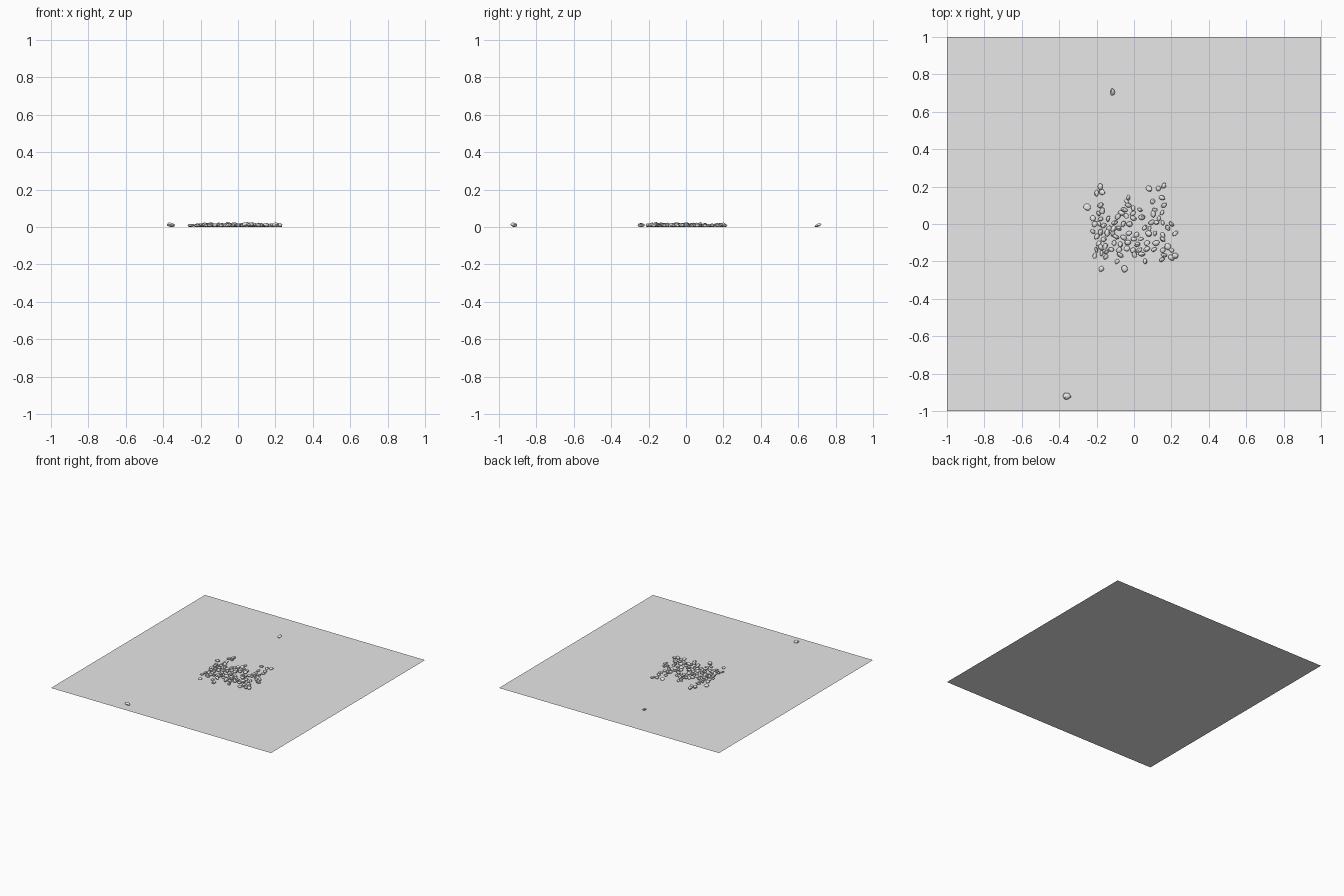
import bpy, bmesh, random
from math import pi, hypot
from mathutils import Euler, Matrix, Vector, noise

default = bpy.data.objects.get("Cube")
if default:
    bpy.data.objects.remove(default, do_unlink=True)

random.seed(7)

# One plain grey for ground and stones
grey = bpy.data.materials.new("light grey stone")
grey.use_nodes = True
colour = (0.8, 0.8, 0.8, 1)
grey.diffuse_color = colour
grey.node_tree.nodes["Principled BSDF"].inputs["Base Color"].default_value = colour


def add_object(name, bm):
    mesh = bpy.data.meshes.new(name)
    bm.to_mesh(mesh)
    bm.free()
    mesh.materials.append(grey)
    obj = bpy.data.objects.new(name, mesh)
    bpy.context.collection.objects.link(obj)
    return obj


def add_pebble(bm, x, y, radii, turn):
    """A lumpy, slightly tilted stone resting on the ground."""
    verts = bmesh.ops.create_icosphere(bm, subdivisions=2, radius=1)["verts"]
    offset = Vector((random.uniform(0, 50), random.uniform(0, 50), 0))
    tilt = Euler((random.uniform(-.3, .3), random.uniform(-.3, .3), turn))
    shape = tilt.to_matrix() @ Matrix.Diagonal(radii)
    for v in verts:
        lump = 1 + 0.25 * noise.noise(v.co * 1.2 + offset)
        v.co = shape @ (v.co * lump)
    low = min(v.co.z for v in verts)
    bmesh.ops.translate(bm, verts=verts, vec=(x, y, -low))


# Ground sheet
bm = bmesh.new()
bmesh.ops.create_grid(bm, x_segments=1, y_segments=1, size=1)
add_object("ground", bm)

# Pebbles around the rim of the patch
large = [(-.25, .09), (-.05, -.24), (.18, -.12)]
spots = large + [
    (-.18, .2), (-.17, .17), (-.2, .165), (.08, .19), (.13, .19), (.16, .205),
    (-.03, .14), (-.04, .12), (-.03, .1), (.15, .14), (.1, .12), (.16, .1),
    (-.18, .1), (-.17, .07), (-.22, .03), (-.21, 0), (-.22, -.04), (-.21, -.17),
    (-.175, -.24), (-.09, -.2), (.06, -.2), (.15, -.19), (.2, -.18), (.22, -.17),
    (.2, -.14), (.2, 0), (.22, -.05), (.18, -.02), (.15, .06)]

# Fill the crowded middle, keeping the stones just apart
while len(spots) < 100:
    x, y = random.uniform(-.2, .17), random.uniform(-.18, .09)
    if all(hypot(x - a, y - b) > 0.022 for a, b in spots):
        spots.append((x, y))

bm = bmesh.new()
for spot in spots:
    if spot in large:
        size, width = 0.019, 0.9
    else:
        size, width = random.uniform(.014, .019), random.uniform(.6, .9)
    radii = (size, size * width, size * random.uniform(.45, .7))
    add_pebble(bm, *spot, radii, random.uniform(0, pi))
pebbles = add_object("pebble_patch", bm)

# Two stray stones away from the patch
bm = bmesh.new()
add_pebble(bm, -0.36, -0.92, (0.021, 0.018, 0.011), 0)
add_pebble(bm, -0.115, 0.705, (0.019, 0.012, 0.008), pi / 2)
strays = add_object("stray_pebbles", bm)

# Smooth stone surfaces
for obj in (pebbles, strays):
    bpy.context.view_layer.objects.active = obj
    obj.select_set(True)
bpy.ops.object.shade_smooth_by_angle()
